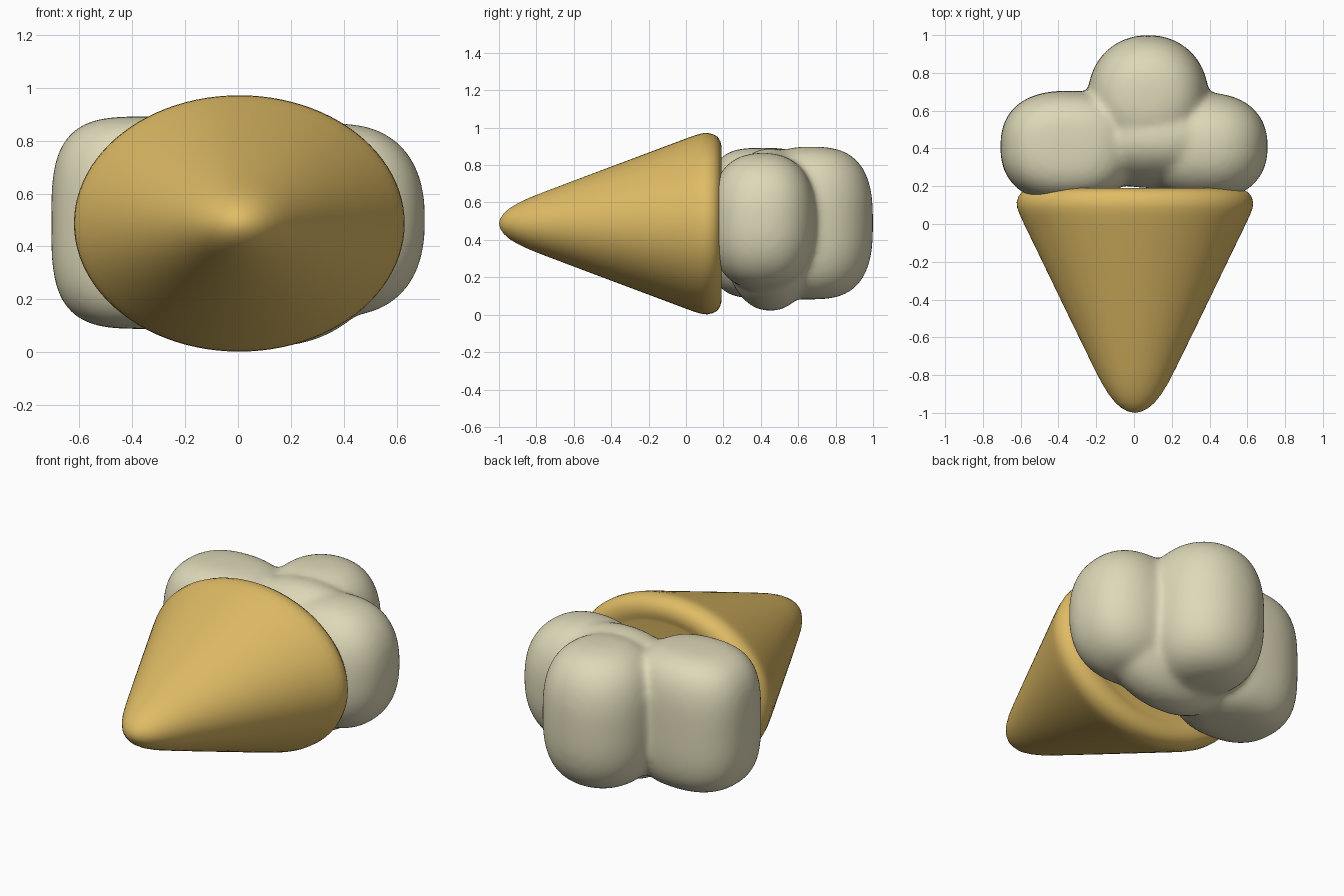
import bpy, bmesh, math
from mathutils import Vector

if "Cube" in bpy.data.objects:
    bpy.data.objects.remove(bpy.data.objects["Cube"])


def material(name, rgb):
    m = bpy.data.materials.new(name)
    m.diffuse_color = (*rgb, 1)
    m.use_nodes = True
    m.node_tree.nodes["Principled BSDF"].inputs["Base Color"].default_value = m.diffuse_color
    return m


def finish(name, bm, mat):
    bmesh.ops.recalc_face_normals(bm, faces=bm.faces)
    me = bpy.data.meshes.new(name)
    bm.to_mesh(me)
    bm.free()
    me.materials.append(mat)
    me.polygons.foreach_set("use_smooth", [True] * len(me.polygons))
    ob = bpy.data.objects.new(name, me)
    bpy.context.collection.objects.link(ob)
    return ob


# Wafer cone: oval profile of (y, half width), pointing to the front
XC, ZC, FLAT, SIDES = 0.005, 0.487, 0.775, 96
profile = [(-0.993, 0.035), (-0.975, 0.07), (-0.945, 0.105), (-0.9, 0.14), (-0.84, 0.177),
           (-0.76, 0.218), (-0.5, 0.345), (-0.2, 0.49), (0.0, 0.587), (0.05, 0.61),
           (0.085, 0.623), (0.115, 0.626), (0.145, 0.617), (0.168, 0.6), (0.183, 0.57),
           (0.19, 0.535), (0.188, 0.50), (0.182, 0.475), (0.178, 0.45)]
bm = bmesh.new()
rings = []
for y, r in profile:
    rings.append([bm.verts.new((XC + r * math.cos(a), y, ZC + FLAT * r * math.sin(a)))
                  for a in (2 * math.pi * i / SIDES for i in range(SIDES))])
for a, b in zip(rings, rings[1:]):
    for i in range(SIDES):
        j = (i + 1) % SIDES
        bm.faces.new((a[i], a[j], b[j], b[i]))
for ring, y in ((rings[0], -1.0), (rings[-1], 0.178)):
    tip = bm.verts.new((XC, y, ZC))
    for i in range(SIDES):
        bm.faces.new((ring[i], ring[(i + 1) % SIDES], tip))
finish("wafer_cone", bm, material("wafer", (0.74, 0.5, 0.13)))

# Ice cream: rounded boxy lobes (centre, radii, plan power, height power) fused together
lobes = [
    ((-0.35, 0.41, 0.49), (0.357, 0.295, 0.402), 2.4, 3.4),  # left
    ((0.37, 0.41, 0.50), (0.338, 0.285, 0.365), 2.3, 2.4),   # right
    ((0.075, 0.67, 0.49), (0.32, 0.33, 0.408), 2.1, 2.8),    # back
    ((0.12, 0.45, 0.455), (0.46, 0.26, 0.435), 2.2, 2.1),    # middle
]
bm = bmesh.new()
for centre, radii, p, q in lobes:
    for v in bmesh.ops.create_icosphere(bm, subdivisions=5, radius=1)["verts"]:
        x, y, z = v.co
        plan = (abs(x) ** p + abs(y) ** p) ** (1 / p)
        k = (plan ** q + abs(z) ** q) ** (-1 / q)
        v.co = Vector(c + r * k * s for c, r, s in zip(centre, radii, (x, y, z)))
scoops = finish("ice_cream", bm, material("cream", (0.73, 0.69, 0.48)))
fuse = scoops.modifiers.new("fuse", "REMESH")
fuse.mode = "VOXEL"
fuse.voxel_size = 0.016
fuse.use_smooth_shade = True
soft = scoops.modifiers.new("soften", "SMOOTH")
soft.factor = 0.5
soft.iterations = 20
